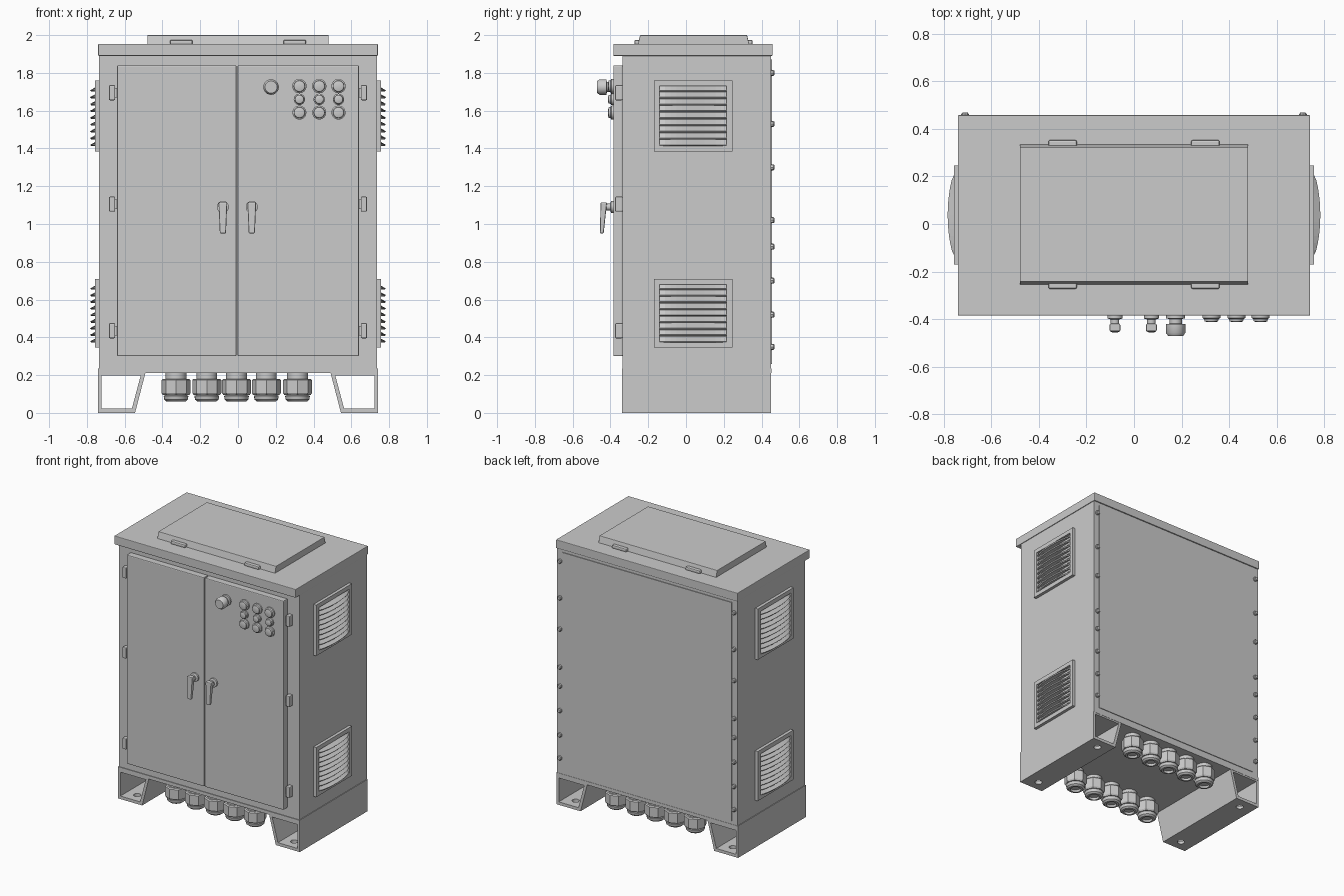
import bpy, bmesh, math
from mathutils import Matrix, Vector

cube = bpy.data.objects.get("Cube")
if cube:
    bpy.data.objects.remove(cube)

steel = bpy.data.materials.new("painted_grey_steel")
steel.use_nodes = True
GREY = (0.6, 0.6, 0.6, 1)
steel.diffuse_color = GREY
steel.node_tree.nodes["Principled BSDF"].inputs["Base Color"].default_value = GREY


def finish(name, bm, bevel=0, mirror=False):
    bmesh.ops.recalc_face_normals(bm, faces=bm.faces)
    mesh = bpy.data.meshes.new(name)
    bm.to_mesh(mesh)
    bm.free()
    mesh.materials.append(steel)
    ob = bpy.data.objects.new(name, mesh)
    bpy.context.collection.objects.link(ob)
    if bevel:
        mod = ob.modifiers.new("Bevel", "BEVEL")
        mod.width, mod.segments = bevel, 2
    if mirror:
        ob.modifiers.new("Mirror", "MIRROR")
    return ob


def add_box(bm, x, y, z):
    lo, hi = Vector((x[0], y[0], z[0])), Vector((x[1], y[1], z[1]))
    mat = Matrix.Translation((lo + hi) / 2) @ Matrix.Diagonal((*(hi - lo), 1))
    bmesh.ops.create_cube(bm, size=1, matrix=mat)


def box(name, x, y, z, bevel=0, mirror=False):
    bm = bmesh.new()
    add_box(bm, x, y, z)
    return finish(name, bm, bevel, mirror)


def smooth(ob):
    bpy.ops.object.select_all(action="DESELECT")
    ob.select_set(True)
    bpy.context.view_layer.objects.active = ob
    bpy.ops.object.shade_smooth_by_angle(angle=math.radians(35))


def turned(name, loc, profile, direction, sides=24):
    """Stack of (radius, height) rings, pointing along direction."""
    bm = bmesh.new()
    rings = []
    for r, h in profile:
        rings.append([bm.verts.new((r * math.cos(a), r * math.sin(a), h))
                      for a in (math.tau * i / sides for i in range(sides))])
    for low, high in zip(rings, rings[1:]):
        for i in range(sides):
            j = (i + 1) % sides
            bm.faces.new((low[i], low[j], high[j], high[i]))
    bm.faces.new(rings[0])
    bm.faces.new(rings[-1])
    rot = Vector(direction).to_track_quat("Z", "Y").to_matrix().to_4x4()
    bm.transform(Matrix.Translation(loc) @ rot)
    ob = finish(name, bm)
    if sides > 8:
        smooth(ob)
    return ob


FRONT, BACK, DOOR = -0.335, 0.45, -0.385

# Cabinet shell, base flange and roof with front overhang
box("cabinet_body", (-0.735, 0.735), (FRONT, BACK), (0.22, 1.9))
box("base_flange", (-0.74, 0.74), (FRONT - 0.005, BACK + 0.002), (0.21, 0.235))
box("roof", (-0.74, 0.74), (DOOR, BACK + 0.008), (1.89, 1.953), 0.004)
box("back_panel", (-0.69, 0.69), (BACK, BACK + 0.005), (0.26, 1.87))

# Roof hatch with its clips
hatch = bmesh.new()
add_box(hatch, (-0.48, 0.48), (-0.255, 0.335), (1.95, 2.0))
for v in hatch.verts:
    if v.co.z > 1.99:
        v.co.y += 0.012 if v.co.y < 0 else -0.012
finish("roof_hatch", hatch, 0.003)
for y, side in ((-0.255, "front"), (0.335, "back")):
    box(f"{side}_hatch_clips", (0.24, 0.36), (y - 0.018, y + 0.018), (1.95, 1.975), 0.008, True)

# Double doors with a narrow gap
box("right_door", (-0.64, -0.008), (DOOR, FRONT), (0.3, 1.84), 0.006)
box("left_door", (-0.002, 0.64), (DOOR, FRONT), (0.3, 1.84), 0.006)

# Door hinges on both sides
for level, z in (("lower", 0.435), ("middle", 1.105), ("upper", 1.695)):
    box(f"{level}_hinges", (0.65, 0.683), (-0.375, FRONT), (z - 0.04, z + 0.04), 0.006, True)
    box(f"{level}_hinge_leaves", (0.635, 0.66), (-0.36, FRONT), (z - 0.025, z + 0.025), 0, True)

# Swing handles
for side, x in (("right", -0.08), ("left", 0.073)):
    turned(f"{side}_handle_boss", (x, DOOR, 1.09),
           [(0.032, 0), (0.032, 0.012), (0.018, 0.016), (0.018, 0.04)], (0, -1, 0))
    grip = bmesh.new()
    add_box(grip, (x - 0.023, x + 0.023), (-0.452, -0.418), (0.95, 1.115))
    for v in grip.verts:
        if v.co.z < 1:
            v.co.x = x + (v.co.x - x) * 0.7
            v.co.y -= 0.004 if v.co.y < -0.44 else 0.018
    finish(f"{side}_handle_grip", grip, 0.006)

# Rotary switch and button grid
turned("rotary_switch", (0.175, DOOR, 1.725),
       [(0.04, 0), (0.04, 0.012), (0.026, 0.014), (0.026, 0.034),
        (0.041, 0.036), (0.041, 0.072), (0.032, 0.085)], (0, -1, 0))
for row, (z, r) in enumerate(((1.73, 0.038), (1.66, 0.03), (1.59, 0.037))):
    for col, x in enumerate((0.325, 0.43, 0.532)):
        turned(f"button_{row}_{col}", (x, DOOR, z),
               [(r, 0), (r, 0.01), (r * 0.8, 0.014), (r * 0.75, 0.024), (r * 0.5, 0.027)],
               (0, -1, 0))

# Louvred vents, built on one side and mirrored
VENT_Y = (-0.17, 0.245)
for level, z0, z1 in (("lower", 0.345, 0.71), ("upper", 1.385, 1.76)):
    frame = bmesh.new()
    inner = (VENT_Y[0] + 0.03, VENT_Y[1] - 0.03)
    out = (0.73, 0.757)
    add_box(frame, out, VENT_Y, (z0, z0 + 0.03))
    add_box(frame, out, VENT_Y, (z1 - 0.03, z1))
    add_box(frame, out, (VENT_Y[0], inner[0]), (z0 + 0.03, z1 - 0.03))
    add_box(frame, out, (inner[1], VENT_Y[1]), (z0 + 0.03, z1 - 0.03))
    finish(f"{level}_vent_frames", frame, 0, True)

    slats = bmesh.new()
    count, steps = 9, 12
    pitch = (z1 - z0 - 0.05) / count
    for k in range(count):
        base = z0 + 0.025 + k * pitch
        previous = None
        for i in range(steps + 1):
            t = i / steps
            y = inner[0] + t * (inner[1] - inner[0])
            reach = 0.752 + 0.031 * math.sin(math.pi * t) ** 0.6
            section = [slats.verts.new(p) for p in
                       ((0.735, y, base + pitch), (reach, y, base + pitch * 0.25),
                        (reach - 0.006, y, base + 0.002), (0.735, y, base + pitch * 0.4))]
            if previous:
                for a in range(4):
                    b = (a + 1) % 4
                    slats.faces.new((previous[a], previous[b], section[b], section[a]))
            else:
                slats.faces.new(section)
            previous = section
        slats.faces.new(previous)
    finish(f"{level}_vent_slats", slats, 0, True)

# Hollow tapered feet with bolt holes
feet = bmesh.new()
outer = ((0.74, 0), (0.74, 0.212), (0.49, 0.212), (0.545, 0))
hollow = ((0.722, 0.022), (0.722, 0.198), (0.515, 0.198), (0.562, 0.022))
loops = [[feet.verts.new((x, y, z)) for x, z in shape]
         for shape, y in ((outer, FRONT - 0.003), (outer, BACK), (hollow, BACK), (hollow, FRONT - 0.003))]
for n in range(4):
    a, b = loops[n], loops[(n + 1) % 4]
    for i in range(4):
        j = (i + 1) % 4
        feet.faces.new((a[i], a[j], b[j], b[i]))
feet_ob = finish("feet", feet)
for y, side in ((-0.26, "front"), (0.37, "back")):
    cutter = turned(f"{side}_hole_cutter", (0.64, y, -0.05), [(0.025, 0), (0.025, 0.1)], (0, 0, 1))
    cutter.hide_render = True
    cutter.hide_set(True)
    cut = feet_ob.modifiers.new("Hole", "BOOLEAN")
    cut.object, cut.operation, cut.solver = cutter, "DIFFERENCE", "EXACT"
feet_ob.modifiers.new("Mirror", "MIRROR")

# Two rows of cable glands under the floor
for row, y in (("front", -0.25), ("back", 0.36)):
    for i, x in enumerate((-0.328, -0.165, -0.008, 0.15, 0.315)):
        turned(f"{row}_gland_nut_{i}", (x, y, 0.18),
               [(0.07, 0), (0.077, 0.007), (0.077, 0.075), (0.07, 0.085)], (0, 0, -1), 8)
        turned(f"{row}_gland_cap_{i}", (x, y, 0.215),
               [(0.055, 0), (0.055, 0.12), (0.066, 0.125), (0.062, 0.145),
                (0.05, 0.155), (0.036, 0.156), (0.034, 0.14)], (0, 0, -1))

# Bolts along the rear edges
for side, x in (("right", -0.71), ("left", 0.71)):
    for i, z in enumerate((0.35, 0.52, 0.7, 0.88, 1.02, 1.3, 1.53, 1.8)):
        turned(f"{side}_rear_bolt_{i}", (x, BACK, z),
               [(0.016, 0), (0.016, 0.012), (0.011, 0.018)], (0, 1, 0), 8)
